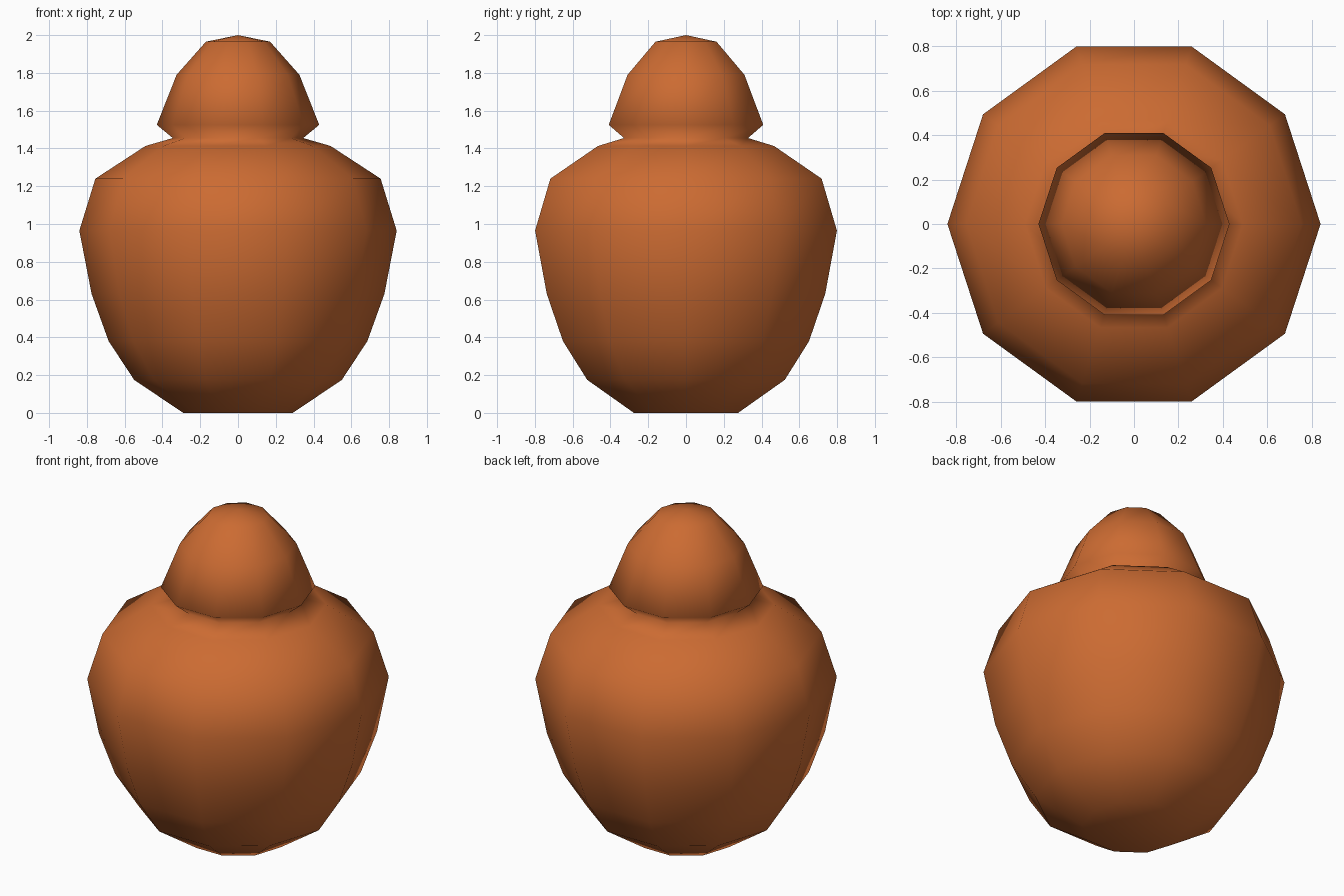
import bpy, bmesh, math

if "Cube" in bpy.data.objects:
    bpy.data.objects.remove(bpy.data.objects["Cube"])

SIDES = 10

clay = bpy.data.materials.new("burnt orange")
clay.diffuse_color = (0.60, 0.147, 0.032, 1)
clay.use_nodes = True
clay.node_tree.nodes["Principled BSDF"].inputs["Base Color"].default_value = clay.diffuse_color

# Outline of rounded body, pinched neck and domed cap: (radius, height)
profile = [(0.29, 0.0), (0.55, 0.175), (0.685, 0.38), (0.775, 0.63),
           (0.84, 0.965), (0.755, 1.24), (0.49, 1.413), (0.345, 1.455),
           (0.43, 1.525), (0.325, 1.79), (0.17, 1.965)]


def lathe(name, points, top_z, material):
    """Ten-sided turned shape, flat base, closed to a point on top."""
    bm = bmesh.new()
    rings = [[bm.verts.new((r * math.cos(2 * math.pi * i / SIDES),
                            r * math.sin(2 * math.pi * i / SIDES), z))
              for i in range(SIDES)] for r, z in points]
    for low, high in zip(rings, rings[1:]):
        for i in range(SIDES):
            j = (i + 1) % SIDES
            bm.faces.new((low[i], low[j], high[j], high[i]))
    tip = bm.verts.new((0, 0, top_z))
    for i in range(SIDES):
        bm.faces.new((rings[-1][i], rings[-1][(i + 1) % SIDES], tip))
    bm.faces.new(rings[0][::-1])
    for face in bm.faces:
        face.smooth = True
    mesh = bpy.data.meshes.new(name)
    bm.to_mesh(mesh)
    bm.free()
    mesh.materials.append(material)
    obj = bpy.data.objects.new(name, mesh)
    bpy.context.collection.objects.link(obj)
    return obj


lathe("jar_with_domed_cap", profile, 2.0, clay)
